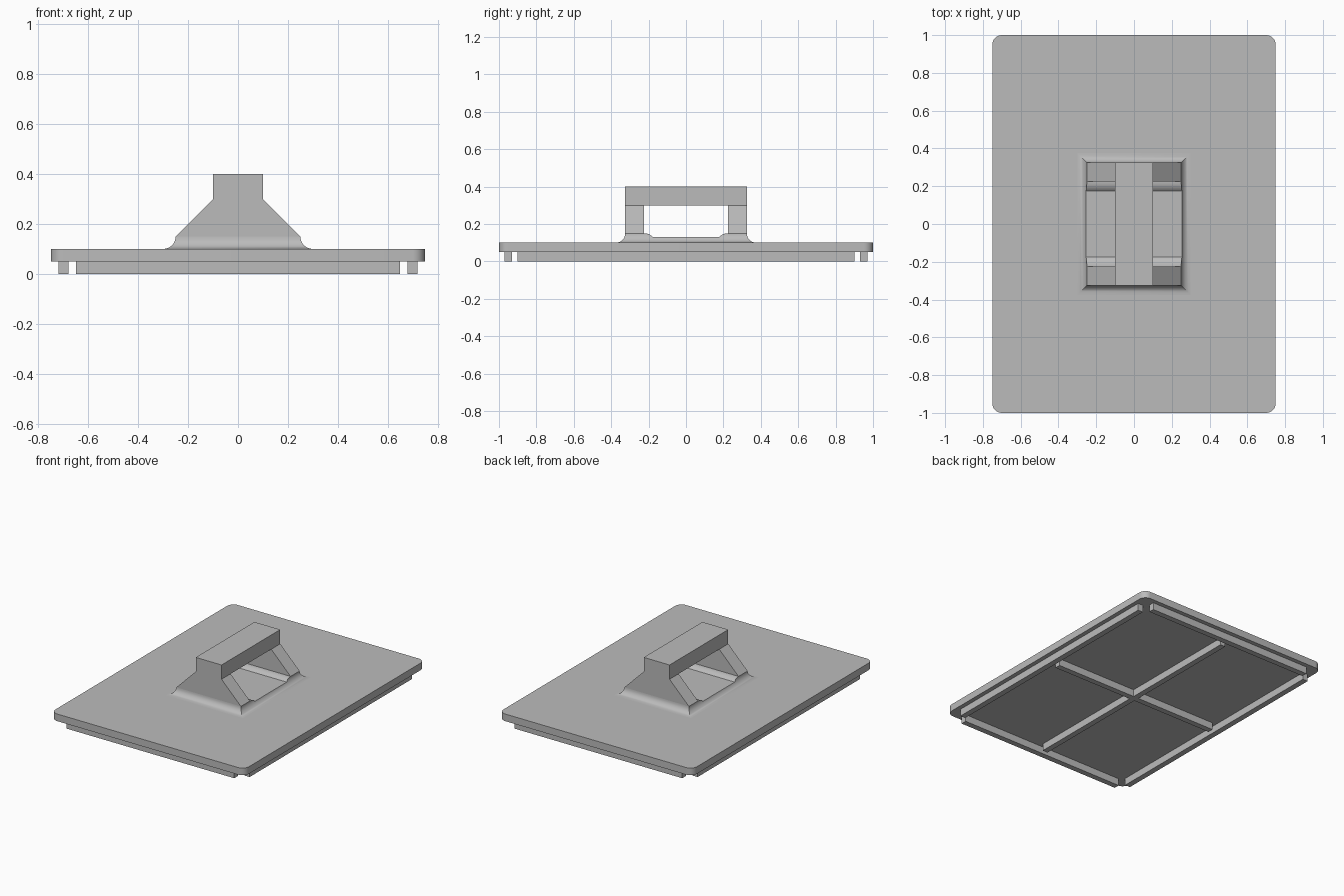
import bpy
import bmesh
from math import sin, cos, pi, radians

cube = bpy.data.objects.get("Cube")
if cube:
    bpy.data.objects.remove(cube, do_unlink=True)

grey = bpy.data.materials.new("plain grey")
grey.use_nodes = True
grey.diffuse_color = (0.5, 0.5, 0.5, 1)
grey.node_tree.nodes["Principled BSDF"].inputs["Base Color"].default_value = (0.5, 0.5, 0.5, 1)


def loft(name, rings, smooth=False):
    """Skin a stack of matching closed rings and cap both ends."""
    bm = bmesh.new()
    loops = [[bm.verts.new(p) for p in ring] for ring in rings]
    n = len(loops[0])
    for a, b in zip(loops, loops[1:]):
        for i in range(n):
            j = (i + 1) % n
            bm.faces.new((a[i], a[j], b[j], b[i]))
    bm.faces.new(loops[0])
    bm.faces.new(loops[-1])
    bmesh.ops.recalc_face_normals(bm, faces=bm.faces)
    mesh = bpy.data.meshes.new(name)
    bm.to_mesh(mesh)
    bm.free()
    mesh.materials.append(grey)
    obj = bpy.data.objects.new(name, mesh)
    bpy.context.collection.objects.link(obj)
    if smooth:
        smooth_shade(obj)
    return obj


def smooth_shade(obj):
    bpy.ops.object.select_all(action='DESELECT')
    obj.select_set(True)
    bpy.context.view_layer.objects.active = obj
    bpy.ops.object.shade_smooth_by_angle(angle=radians(30))


def rect(x, y, z):
    return [(-x, -y, z), (x, -y, z), (x, y, z), (-x, y, z)]


def box(name, x, y, z0, z1, cx=0, cy=0):
    obj = loft(name, [rect(x, y, z0), rect(x, y, z1)])
    obj.location = (cx, cy, 0)
    return obj


def arc(cx, cy, r, start, end, steps=8):
    angles = [start + (end - start) * i / steps for i in range(steps + 1)]
    return [(cx + r * cos(a), cy + r * sin(a)) for a in angles]


# Cover plate with rounded corners
R = 0.05
corners = [(0.7, 0.95), (-0.7, 0.95), (-0.7, -0.95), (0.7, -0.95)]
outline = [p for k, (x, y) in enumerate(corners)
           for p in arc(x, y, R, k * pi / 2, (k + 1) * pi / 2)]
loft("cover_plate", [[(x, y, z) for x, y in outline] for z in (0.05, 0.1)], smooth=True)

# Ribs underneath: four along the rim and a cross in the middle
for side, s in (("left", 1), ("right", -1)):
    box(side + "_rim_rib", 0.02, 0.9, 0, 0.05, cx=0.7 * s)
for side, s in (("front", -1), ("back", 1)):
    box(side + "_rim_rib", 0.65, 0.02, 0, 0.05, cy=0.95 * s)
box("long_cross_rib", 0.02, 0.9, 0, 0.05)
for side, s in (("left", 1), ("right", -1)):
    box(side + "_cross_rib", 0.315, 0.02, 0, 0.05, cx=0.335 * s)

# Handle base with a concave flare down to the plate
flare = arc(R, 0.15, R, 1.5 * pi, pi)
base = loft("handle_base", [rect(0.25 + d, 0.325 + d, z) for d, z in [(R, 0.09)] + flare])

# Shallow channel with eased ends, cut across the base between the legs
ease = [(0.225, 0.15), (0.21, 0.149), (0.195, 0.144), (0.184, 0.137), (0.176, 0.13)]
profile = [(0.225, 0.2)] + ease
profile += [(-y, z) for y, z in reversed(profile)]
cutter = loft("channel_cutter", [[(x, y, z) for y, z in profile] for x in (-0.4, 0.4)])
cutter.hide_render = True
mod = base.modifiers.new("channel", 'BOOLEAN')
mod.operation = 'DIFFERENCE'
mod.solver = 'EXACT'
mod.object = cutter
bpy.context.view_layer.objects.active = base
bpy.ops.object.modifier_apply(modifier=mod.name)
bpy.data.objects.remove(cutter, do_unlink=True)
smooth_shade(base)

# Tapered legs joined by the grip bar
half = [(0.25, 0.15), (0.1, 0.3), (0.1, 0.4)]
leg = half + [(-x, z) for x, z in reversed(half)]
for side, s in (("front", -1), ("back", 1)):
    loft(side + "_handle_leg", [[(x, s * y, z) for x, z in leg] for y in (0.225, 0.325)])
box("grip_bar", 0.1, 0.225, 0.3, 0.4)
